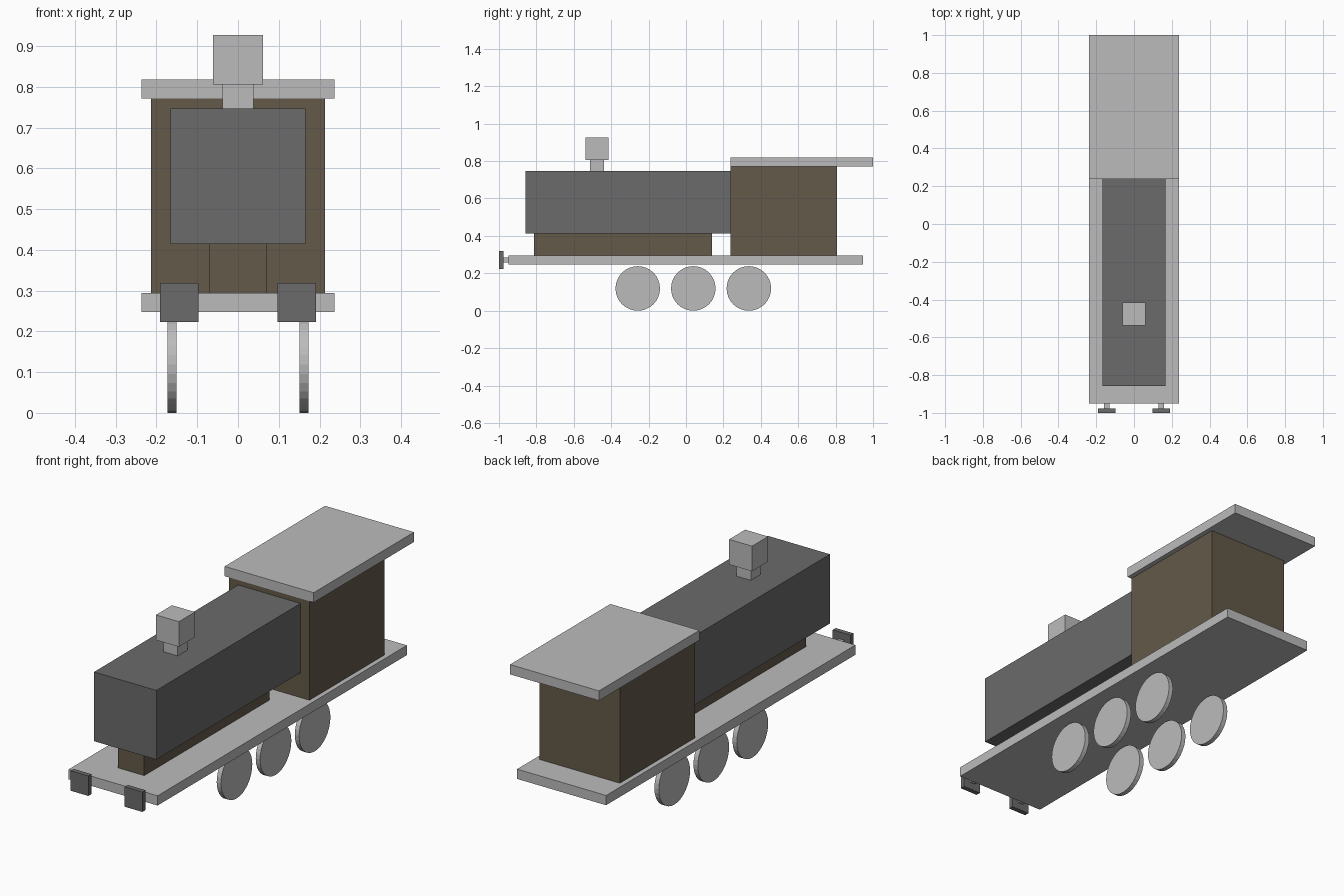
import bpy, math

if "Cube" in bpy.data.objects:
    bpy.data.objects.remove(bpy.data.objects["Cube"])


def material(name, color):
    m = bpy.data.materials.new(name)
    m.diffuse_color = (*color, 1.0)
    m.use_nodes = True
    m.node_tree.nodes["Principled BSDF"].inputs["Base Color"].default_value = m.diffuse_color
    return m


LIGHT = material("light_grey", (0.50, 0.50, 0.50))
DARK = material("dark_grey", (0.145, 0.145, 0.145))
BROWN = material("brown", (0.125, 0.10, 0.066))


def box(name, x, y, z, mat):
    """Box from (min, max) ranges on each axis."""
    bpy.ops.mesh.primitive_cube_add(size=1, location=[sum(r) / 2 for r in (x, y, z)])
    ob = bpy.context.object
    ob.name = name
    ob.scale = [r[1] - r[0] for r in (x, y, z)]
    bpy.ops.object.transform_apply(location=False, rotation=False, scale=True)
    ob.data.materials.append(mat)
    return ob


def centred(half):
    return (-half, half)


# Chassis and body
box("footplate", centred(0.237), (-0.95, 0.946), (0.247, 0.294), LIGHT)
box("boiler_support", centred(0.07), (-0.813, 0.14), (0.294, 0.414), BROWN)
box("boiler", centred(0.166), (-0.858, 0.24), (0.414, 0.747), DARK)
box("cab", centred(0.214), (0.238, 0.808), (0.294, 0.771), BROWN)
box("cab_roof", centred(0.237), (0.237, 1.0), (0.771, 0.818), LIGHT)

# Chimney
CY = -0.476
box("chimney_neck", centred(0.038), (CY - 0.037, CY + 0.037), (0.747, 0.806), LIGHT)
box("chimney_cap", centred(0.061), (CY - 0.061, CY + 0.061), (0.806, 0.927), LIGHT)

for side, s in (("left", -1), ("right", 1)):
    # Buffers
    bx = s * 0.144
    box(f"buffer_stem_{side}", (bx - 0.014, bx + 0.014), (-0.977, -0.95), (0.257, 0.285), LIGHT)
    box(f"buffer_plate_{side}", (bx - 0.047, bx + 0.047), (-1.0, -0.977), (0.223, 0.319), DARK)
    # Wheels
    for i, wy in enumerate((-0.258, 0.039, 0.336)):
        bpy.ops.mesh.primitive_cylinder_add(
            vertices=32, radius=0.119, depth=0.023,
            location=(s * 0.162, wy, 0.119), rotation=(0, math.pi / 2, 0))
        wheel = bpy.context.object
        wheel.name = f"wheel_{side}_{i + 1}"
        wheel.data.materials.append(LIGHT)
